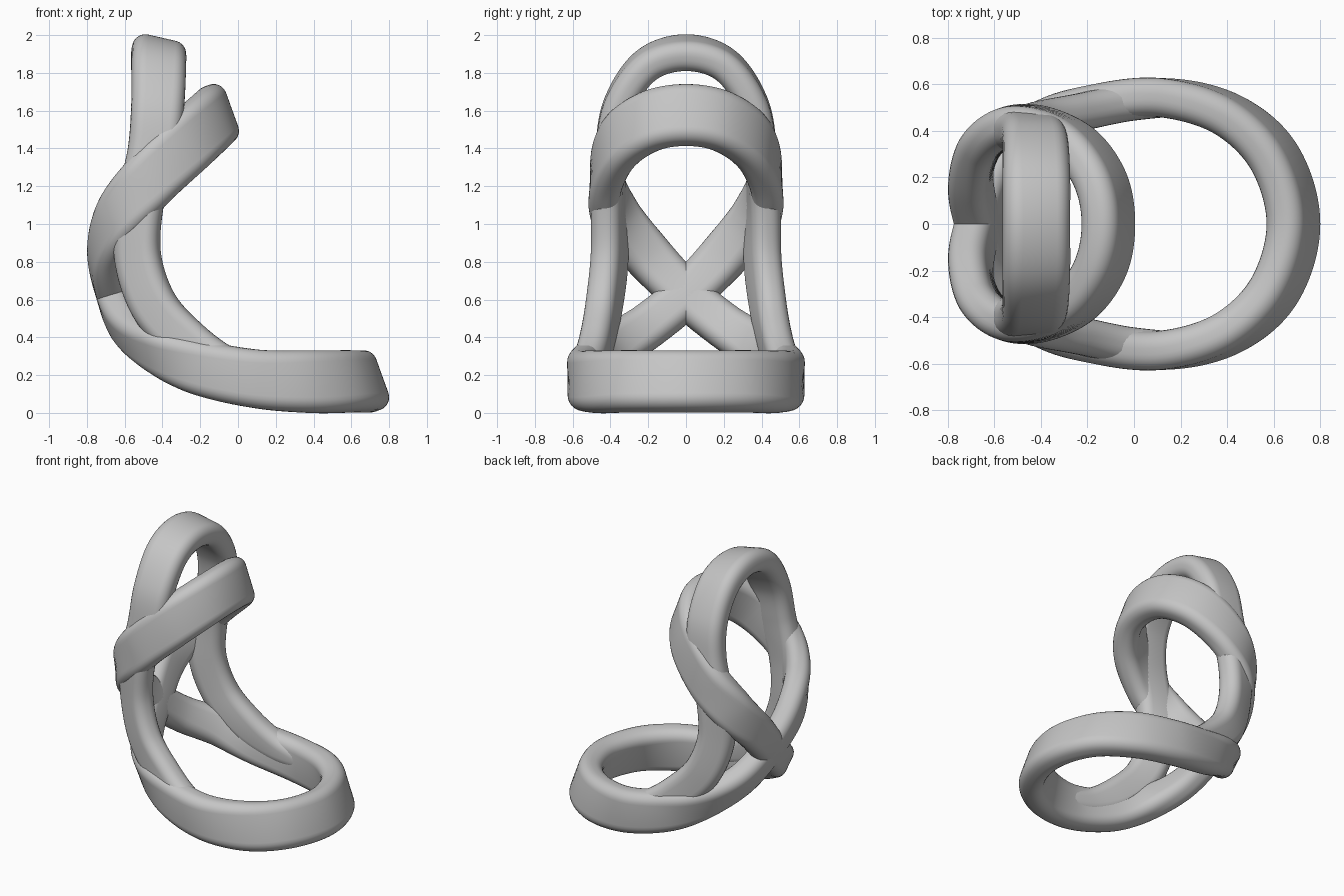
import bpy, bmesh, math
from mathutils import Vector

cube = bpy.data.objects.get("Cube")
if cube:
    bpy.data.objects.remove(cube, do_unlink=True)

grey = bpy.data.materials.new("plain_grey")
grey.use_nodes = True
grey.diffuse_color = (0.56, 0.56, 0.56, 1)
grey.node_tree.nodes["Principled BSDF"].inputs["Base Color"].default_value = (0.56, 0.56, 0.56, 1)


def rounded_section(half_thick, half_wide, r=0.07, steps=6):
    """Rounded rectangle outline as (thickness, width) offsets."""
    out = []
    for k, (sx, sy) in enumerate([(1, 1), (-1, 1), (-1, -1), (1, -1)]):
        for i in range(steps + 1):
            a = math.pi / 2 * (k + i / steps)
            out.append((sx * (half_thick - r) + r * math.cos(a),
                        sy * (half_wide - r) + r * math.sin(a)))
    return out


def spline(a, b, c, d, t):
    return 0.5 * (2 * b + (c - a) * t + (2 * a - 5 * b + 4 * c - d) * t * t
                  + (3 * b - a - 3 * c + d) * t ** 3)


def sweep(name, keys, closed, half_thick, steps=12):
    """Sweep the section along keys of (position, outward normal, half width)."""
    n = len(keys)
    pick = (lambda i: keys[i % n]) if closed else (lambda i: keys[max(0, min(n - 1, i))])
    frames = []
    for i in range(n if closed else n - 1):
        quad = [pick(i + j) for j in (-1, 0, 1, 2)]
        for s in range(steps):
            frames.append([spline(*[q[c] for q in quad], s / steps) for c in range(3)])
    if not closed:
        frames.append(list(keys[-1]))
    m = len(frames)
    bm = bmesh.new()
    rings = []
    for i, (p, normal, wide) in enumerate(frames):
        after = frames[(i + 1) % m if closed else min(i + 1, m - 1)][0]
        before = frames[i - 1 if closed else max(i - 1, 0)][0]
        tangent = (after - before).normalized()
        normal = (normal - tangent * normal.dot(tangent)).normalized()
        side = tangent.cross(normal)
        rings.append([bm.verts.new(p + normal * u + side * v)
                      for u, v in rounded_section(half_thick, wide)])
    for i in range(m if closed else m - 1):
        a, b = rings[i], rings[(i + 1) % m]
        for j in range(len(a)):
            k = (j + 1) % len(a)
            bm.faces.new((a[j], a[k], b[k], b[j]))
    if not closed:
        bm.faces.new(rings[0])
        bm.faces.new(rings[-1])
    bmesh.ops.recalc_face_normals(bm, faces=bm.faces)
    mesh = bpy.data.meshes.new(name)
    bm.to_mesh(mesh)
    bm.free()
    mesh.materials.append(grey)
    obj = bpy.data.objects.new(name, mesh)
    bpy.context.collection.objects.link(obj)
    bpy.ops.object.select_all(action="DESELECT")
    obj.select_set(True)
    bpy.context.view_layer.objects.active = obj
    bpy.ops.object.shade_smooth_by_angle(angle=math.radians(40))


def key(pos, normal, wide):
    return Vector(pos), Vector(normal).normalized(), wide


def flip(k):
    return Vector((k[0].x, -k[0].y, k[0].z)), Vector((k[1].x, -k[1].y, k[1].z)), k[2]


# Figure-eight band: base ring, rear crossing, upper ring
W = 0.165
half = [
    key((0.685, 0, 0.167), (0.94, 0, 0.34), W),
    key((0.6, 0.29, 0.167), (0.8, 0.5, 0.3), W),
    key((0.39, 0.475, 0.165), (0.45, 0.87, 0.15), W),
    key((0.1, 0.543, 0.18), (0, 1, 0), 0.155),
    key((-0.2, 0.5, 0.24), (-0.15, 0.97, -0.15), 0.145),
    key((-0.43, 0.4, 0.335), (-0.5, 0.75, -0.4), 0.13),
    key((-0.59, 0.21, 0.455), (-0.8, 0.35, -0.45), 0.12),
    key((-0.668, 0, 0.625), (-0.95, 0, -0.28), 0.12),
    key((-0.7, -0.2, 0.83), (-0.95, -0.35, 0), 0.13),
    key((-0.63, -0.365, 1.03), (-0.65, -0.76, 0), 0.145),
    key((-0.475, -0.425, 1.225), (-0.05, -1, 0), 0.155),
    key((-0.28, -0.36, 1.42), (0.45, -0.87, 0.15), W),
    key((-0.15, -0.2, 1.54), (0.8, -0.5, 0.3), W),
    key((-0.11, 0, 1.577), (0.94, 0, 0.34), W),
]
sweep("figure_eight_band", half + [flip(k) for k in half[-2:0:-1]], True, 0.084)

# Tall arch: rises from inside the base sides and closes over the top
leg = [
    key((0.14, 0.541, 0.2), (0, 1, 0), 0.08),
    key((-0.06, 0.518, 0.25), (-0.05, 1, 0), 0.1),
    key((-0.26, 0.475, 0.37), (-0.2, 1, 0), 0.12),
    key((-0.44, 0.435, 0.56), (-0.35, 1, 0), 0.125),
    key((-0.53, 0.405, 0.82), (-0.4, 1, 0), 0.125),
    key((-0.52, 0.41, 1.1), (-0.2, 1, 0), 0.125),
    key((-0.45, 0.4, 1.38), (0, 1, 0.1), 0.135),
    key((-0.425, 0.355, 1.63), (0.05, 0.95, 0.3), 0.14),
    key((-0.42, 0.21, 1.84), (0.15, 0.6, 0.75), 0.145),
    key((-0.42, 0, 1.907), (0.22, 0, 0.97), 0.145),
]
sweep("tall_arch", leg + [flip(k) for k in leg[-2::-1]], False, 0.081)
